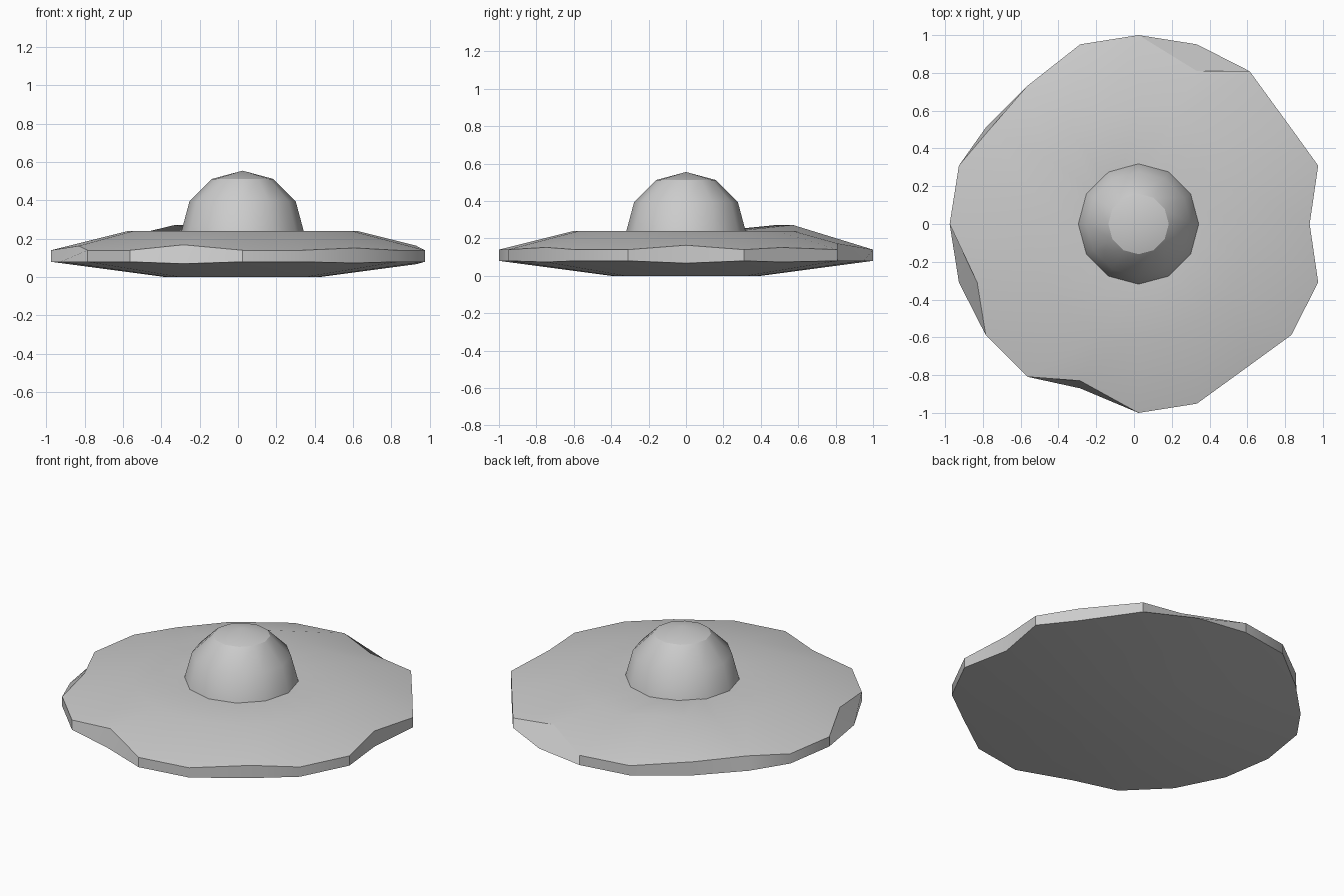
import bpy, bmesh
from math import sin, cos, radians, hypot

if "Cube" in bpy.data.objects:
    bpy.data.objects.remove(bpy.data.objects["Cube"])

CX = 0.024      # hull axis
N = 20          # hull sides

# dents in the rim: index of side -> (x, y)
dent_both = {0: (.93, 0), 2: (.83, .51), 7: (-.566, .73), 17: (.61, -.75)}
dent_upper = {**dent_both, 4: (.333, .81), 8: (-.765, .50),
              11: (-.83, -.31), 14: (-.285, -.83)}
dent_lower = {**dent_both, 8: (-.785, .51), 14: (-.285, -.87)}


def circle(n, r, z):
    return [(CX + r * cos(radians(360 * i / n)), r * sin(radians(360 * i / n)), z)
            for i in range(n)]


def rim(dents, z, slope):
    # dented points slide inwards along the cone of the hull
    pts = circle(N, 1, z)
    for i, (x, y) in dents.items():
        pts[i] = (x, y, z + slope * (1 - hypot(x - CX, y)))
    return pts


def loft(name, rings):
    bm = bmesh.new()
    vr = [[bm.verts.new(p) for p in ring] for ring in rings]
    for a, b in zip(vr, vr[1:]):
        n = max(len(a), len(b))
        for i in range(n):
            j = (i + 1) % n
            if len(a) == 1:
                bm.faces.new((a[0], b[j], b[i]))
            elif len(b) == 1:
                bm.faces.new((a[i], a[j], b[0]))
            else:
                bm.faces.new((a[i], a[j], b[j], b[i]))
    bmesh.ops.recalc_face_normals(bm, faces=bm.faces)
    me = bpy.data.meshes.new(name)
    bm.to_mesh(me)
    bm.free()
    ob = bpy.data.objects.new(name, me)
    bpy.context.collection.objects.link(ob)
    bpy.ops.object.select_all(action='DESELECT')
    ob.select_set(True)
    bpy.context.view_layer.objects.active = ob
    bpy.ops.object.shade_smooth_by_angle(angle=radians(30))
    return ob


# saucer hull, with a small raised lump on the deck at the back
deck = circle(N, .6, .24)
for i in (6, 7):
    x, y, z = deck[i]
    deck[i] = (x, y, .272)
loft("saucer_hull", [
    [(CX, 0, 0)],
    circle(N, .4, 0),
    rim(dent_lower, .08, -.133),
    rim(dent_upper, .14, .25),
    deck,
    circle(N, .29, .24),
    [(CX, 0, .24)],
])

# cockpit dome: half of a low sphere
R = .32
dome = [circle(12, R * cos(radians(a)), .235 + R * sin(radians(a))) for a in (0, 30, 60)]
loft("cockpit_dome", dome + [[(CX, 0, .235 + R)]])
